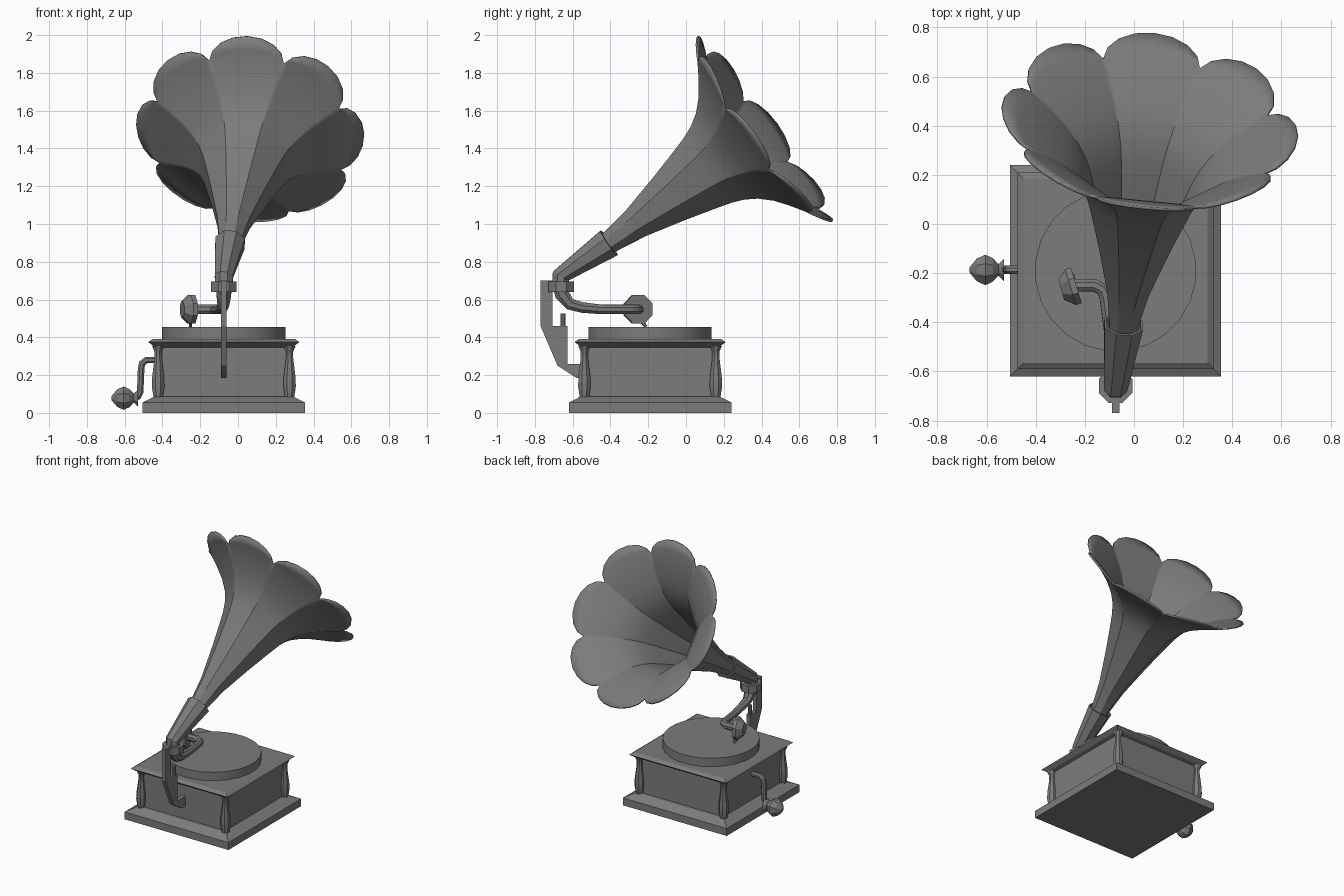
import bpy, bmesh
from math import pi, sin, cos, tan, radians
from mathutils import Vector

if "Cube" in bpy.data.objects:
    bpy.data.objects.remove(bpy.data.objects["Cube"])

GREY = (0.2, 0.2, 0.2, 1)
metal = bpy.data.materials.new("dark grey")
metal.use_nodes = True
metal.diffuse_color = GREY
metal.node_tree.nodes["Principled BSDF"].inputs["Base Color"].default_value = GREY

CX, CY = -0.075, -0.19      # middle of the cabinet


def finish(name, bm, smooth=0, thickness=0):
    bmesh.ops.remove_doubles(bm, verts=bm.verts, dist=0.0005)
    bmesh.ops.recalc_face_normals(bm, faces=bm.faces)
    mesh = bpy.data.meshes.new(name)
    bm.to_mesh(mesh)
    bm.free()
    mesh.materials.append(metal)
    ob = bpy.data.objects.new(name, mesh)
    bpy.context.collection.objects.link(ob)
    if thickness:
        mod = ob.modifiers.new("thickness", "SOLIDIFY")
        mod.thickness = thickness
        mod.offset = 0
    if smooth:
        bpy.ops.object.select_all(action="DESELECT")
        ob.select_set(True)
        bpy.context.view_layer.objects.active = ob
        bpy.ops.object.shade_smooth_by_angle(angle=radians(smooth))
    return ob


def loft(name, rings, cap=True, smooth=0, thickness=0):
    """Skin a list of equally long point rings."""
    bm = bmesh.new()
    loops = [[bm.verts.new(p) for p in ring] for ring in rings]
    n = len(loops[0])
    for a, b in zip(loops, loops[1:]):
        for i in range(n):
            j = (i + 1) % n
            bm.faces.new((a[i], a[j], b[j], b[i]))
    if cap:
        bm.faces.new(loops[0])
        bm.faces.new(loops[-1])
    return finish(name, bm, smooth, thickness)


def sweep(name, path, radii, sides=8, **options):
    """Round section carried along a path, with one radius per point."""
    pts = [Vector(p) for p in path]
    if not isinstance(radii, (list, tuple)):
        radii = [radii] * len(pts)
    side, rings = None, []
    for k, p in enumerate(pts):
        before = (p - pts[k - 1]).normalized() if k else Vector()
        after = (pts[k + 1] - p).normalized() if k < len(pts) - 1 else Vector()
        t = (before + after).normalized()
        if side is None:
            side = Vector((1, 0, 0)) if abs(t.x) < 0.8 else Vector((0, 1, 0))
        side = (side - t * side.dot(t)).normalized()
        up = t.cross(side)
        angles = [2 * pi * (i + 0.5) / sides for i in range(sides)]
        rings.append([p + (side * cos(a) + up * sin(a)) * radii[k] for a in angles])
    return loft(name, rings, **options)


def turned(name, x, y, profile, sides, smooth=0):
    """Upright turned part from (radius, z) pairs."""
    return sweep(name, [(x, y, z) for r, z in profile], [r for r, z in profile],
                 sides, smooth=smooth)


# Cabinet with sloped plinth and moulded lid
cabinet = [(0.43, 0), (0.43, 0.055), (0.365, 0.088), (0.345, 0.088), (0.345, 0.345),
           (0.37, 0.352), (0.4, 0.375), (0.375, 0.392)]
loft("cabinet", [[(CX + sx * h, CY + sy * h, z)
                  for sx, sy in ((-1, -1), (1, -1), (1, 1), (-1, 1))] for h, z in cabinet])

# Corner balusters
baluster = [(0.026, 0.08), (0.036, 0.14), (0.034, 0.19), (0.021, 0.29), (0.021, 0.325),
            (0.035, 0.355)]
for sx, x_name in ((-1, "right"), (1, "left")):
    for sy, y_name in ((-1, "front"), (1, "back")):
        turned(f"baluster_{y_name}_{x_name}", CX + sx * 0.348, CY + sy * 0.348,
               baluster, 8, smooth=40)

# Turntable
turned("turntable", CX, CY, [(0.329, 0.385), (0.329, 0.455)], 24, smooth=30)

# Crank and knob
CRANK_Y = -0.187
crank = [(-0.4, 0.28), (-0.485, 0.28), (-0.508, 0.262), (-0.513, 0.23), (-0.518, 0.11),
         (-0.53, 0.085), (-0.56, 0.08)]
sweep("crank", [(x, CRANK_Y, z) for x, z in crank], 0.019, smooth=40)
knob = [(-0.53, 0.048), (-0.552, 0.026), (-0.575, 0.052), (-0.605, 0.067),
        (-0.64, 0.05), (-0.669, 0.012)]
sweep("crank_knob", [(x, CRANK_Y, 0.078) for x, r in knob], [r for x, r in knob])

# Rear support bracket
bracket = [(-0.77, 0.7), (-0.706, 0.7), (-0.706, 0.46), (-0.627, 0.46), (-0.627, 0.26),
           (-0.53, 0.26), (-0.53, 0.185), (-0.58, 0.185), (-0.68, 0.25), (-0.77, 0.46)]
loft("support_bracket", [[(CX + dx, y, z) for y, z in bracket] for dx in (-0.015, 0.015)])
turned("bracket_pin", CX, -0.651, [(0.014, 0.45), (0.014, 0.525)], 8)

# Collar that holds the horn
turned("collar", CX, -0.66, [(0.074, 0.64), (0.074, 0.695)], 8)

# Tone arm, sound box and needle
arm = [(CX, -0.665, 0.67), (CX, -0.655, 0.625), (-0.078, -0.615, 0.575),
       (-0.082, -0.55, 0.558), (-0.095, -0.45, 0.548), (-0.115, -0.3, 0.548),
       (-0.127, -0.268, 0.548), (-0.16, -0.25, 0.548), (-0.25, -0.25, 0.548)]
sweep("tone_arm", arm, [0.044, 0.042, 0.033, 0.03] + [0.027] * 5, smooth=40)
sweep("sound_box", [(-0.235, -0.25, 0.548), (-0.258, -0.257, 0.548), (-0.296, -0.268, 0.548)],
      [0.082, 0.082, 0.046])
sweep("needle", [(-0.255, -0.25, 0.5), (-0.25, -0.21, 0.455)], 0.009, sides=6)

# Horn axes: along the horn, across the mouth, and up the mouth
along = Vector((0.104, 0.803, 0.587)).normalized()
across = Vector((0.992, -0.1, -0.04))
across = (across - along * across.dot(along)).normalized()
up = across.cross(along)
mouth = Vector((0.065, 0.42, 1.505))

# Flared sleeve between collar and horn
sweep("horn_sleeve", [(CX, -0.662, 0.65), (CX, -0.662, 0.725), mouth + along * -1.03],
      [0.045, 0.047, 0.08], cap=False, thickness=0.01)

# Horn: eight panels, each ending in a rounded petal
throat = [(-1.2, 0.035), (-1.04, 0.05), (-0.85, 0.08), (-0.62, 0.137), (-0.47, 0.178),
          (-0.37, 0.207), (-0.3, 0.235), (-0.235, 0.275), (-0.17, 0.335),
          (-0.115, 0.405), (-0.063, 0.48)]
NOTCH, PETAL, STEPS = 0.48, 0.125, 8
bm = bmesh.new()
for petal in range(8):
    turn = petal * pi / 4
    outward = across * cos(turn) + up * sin(turn)
    sideways = up * cos(turn) - across * sin(turn)
    phis = [-pi / 2 + pi * i / STEPS for i in range(STEPS + 1)]
    rows = [[mouth + along * a + outward * r + sideways * (r * tan(pi / 8) * sin(p))
             for p in phis] for a, r in throat]
    for k in (0.5, 1):
        row = []
        for p in phis:
            rise = k * cos(p)
            row.append(mouth + along * (0.063 * (rise - 1)) + outward * (NOTCH + PETAL * rise)
                       + sideways * (NOTCH * tan(pi / 8) * sin(p)))
        rows.append(row)
    grid = [[bm.verts.new(p) for p in row] for row in rows]
    for a, b in zip(grid, grid[1:]):
        for i in range(STEPS):
            bm.faces.new((a[i], a[i + 1], b[i + 1], b[i]))
finish("horn", bm, smooth=32, thickness=0.012)
